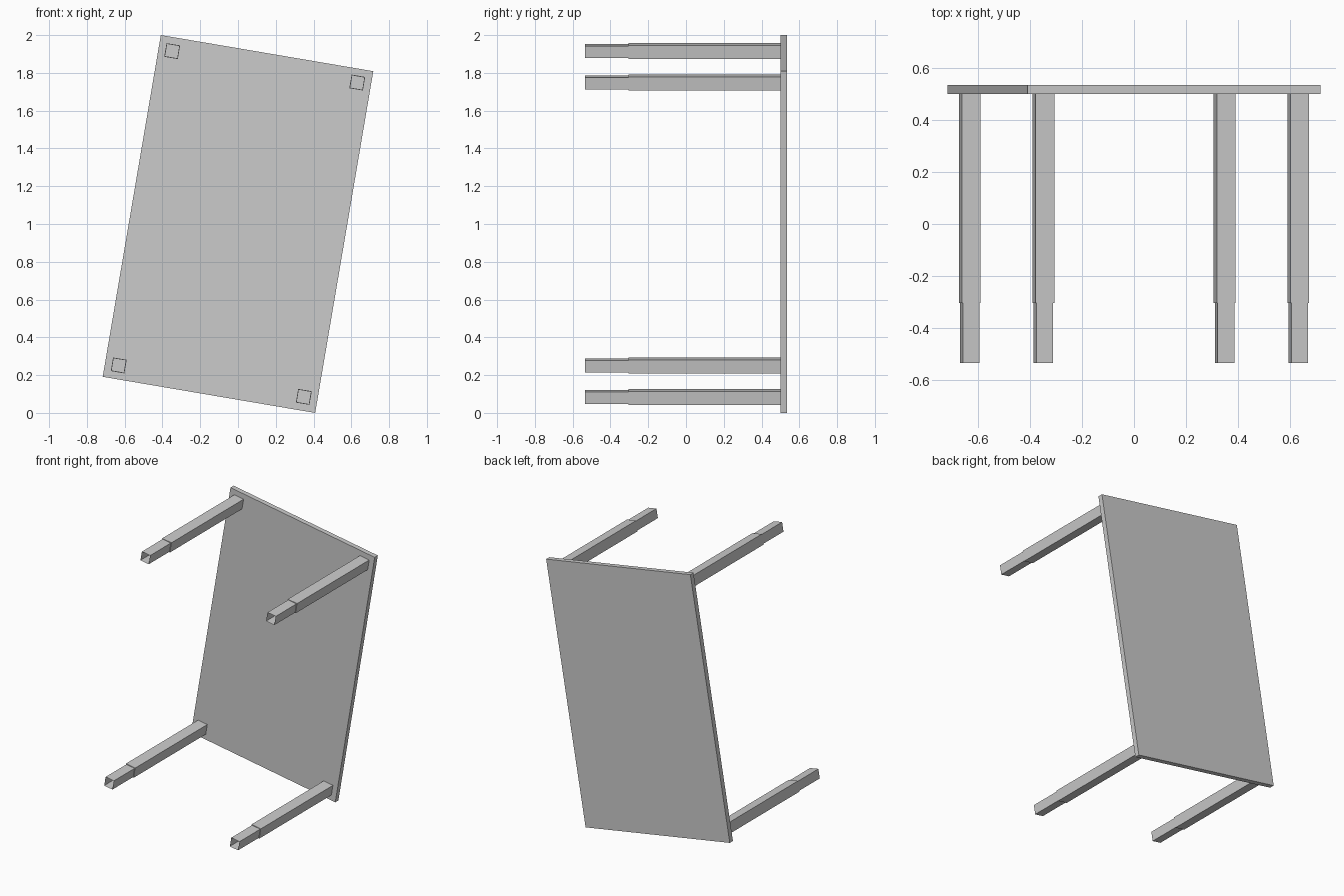
import bpy, bmesh, math
from mathutils import Matrix

if "Cube" in bpy.data.objects:
    bpy.data.objects.remove(bpy.data.objects["Cube"])

# Table lying on its side, tilted in the front plane
TILT = Matrix.Translation((0, 0, 1)) @ Matrix.Rotation(math.radians(9.65), 4, 'Y')
HALF_W, HALF_L = 0.5705, 0.9175
INSET = 0.0735


def finish(name, bm, matrix):
    bmesh.ops.recalc_face_normals(bm, faces=bm.faces)
    mesh = bpy.data.meshes.new(name)
    bm.to_mesh(mesh)
    bm.free()
    obj = bpy.data.objects.new(name, mesh)
    obj.matrix_world = matrix
    bpy.context.collection.objects.link(obj)


# Table top: a thin slab at the back
bm = bmesh.new()
bmesh.ops.create_cube(bm, size=1, matrix=Matrix.Translation((0, 0.5175, 0))
                      @ Matrix.Diagonal((2 * HALF_W, 0.035, 2 * HALF_L, 1)))
finish("table_top", bm, TILT)


# Legs: square open tubes, a wide sleeve stepping down to a narrower foot
def leg(name, x, z):
    bm = bmesh.new()
    rings = []
    for y, half in ((0.5, 0.0365), (-0.304, 0.0365), (-0.304, 0.0325), (-0.535, 0.0325)):
        rings.append([bm.verts.new((sx * half, y, sz * half))
                      for sx, sz in ((-1, -1), (1, -1), (1, 1), (-1, 1))])
    for a, b in zip(rings, rings[1:]):
        for i in range(4):
            j = (i + 1) % 4
            bm.faces.new((a[i], a[j], b[j], b[i]))
    finish(name, bm, TILT @ Matrix.Translation((x, 0, z)))


for sx, side in ((-1, "left"), (1, "right")):
    for sz, level in ((-1, "lower"), (1, "upper")):
        leg(f"{level}_{side}_leg", sx * (HALF_W - INSET), sz * (HALF_L - INSET))
